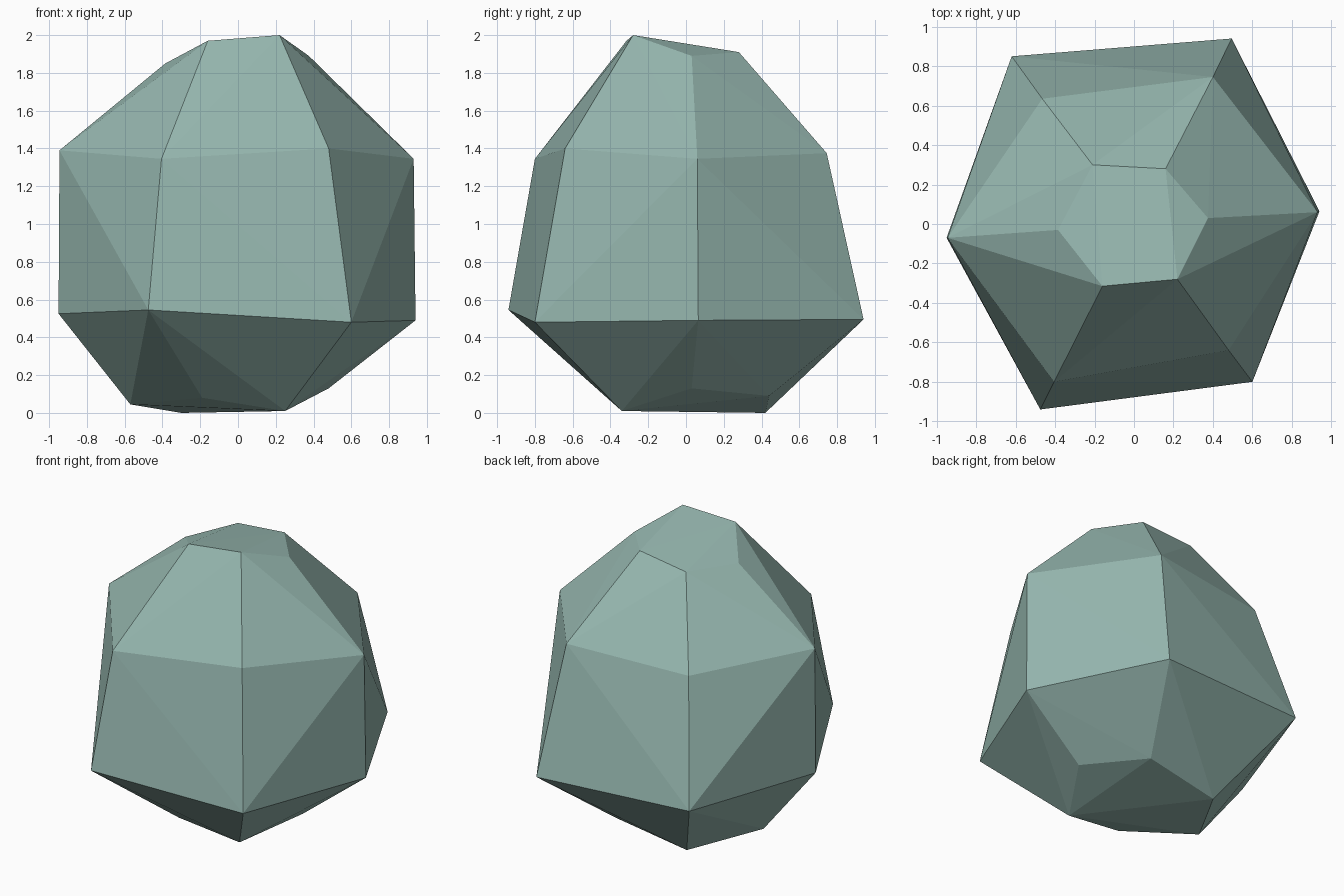
import bpy, bmesh

# Six-sided boulder: four rings of irregular corners, front-left corner first, counterclockwise
RINGS = [
    # underside
    [(-.19, -.38, .08), (.25, -.34, .01), (.48, .03, .13), (.23, .44, .09), (-.30, .42, 0), (-.57, -.04, .045)],
    # widest ring
    [(-.475, -.94, .545), (.60, -.80, .48), (.94, .065, .49), (.495, .94, .495), (-.62, .85, .52), (-.95, -.07, .525)],
    # shoulder
    [(-.405, -.80, 1.345), (.48, -.64, 1.40), (.93, .06, 1.345), (.40, .745, 1.375), (-.465, .635, 1.34), (-.945, -.07, 1.39)],
    # crown
    [(-.16, -.315, 1.97), (.22, -.28, 2.0), (.375, .03, 1.89), (.16, .28, 1.91), (-.21, .30, 1.868), (-.385, -.03, 1.85)],
]

# Stone colour
stone = bpy.data.materials.new("grey_green_stone")
stone.diffuse_color = (.305, .474, .43, 1)

# Wrap the corners in faceted chiselled faces
bm = bmesh.new()
for ring in RINGS:
    for corner in ring:
        bm.verts.new(corner)
bmesh.ops.convex_hull(bm, input=bm.verts[:])
bmesh.ops.recalc_face_normals(bm, faces=bm.faces[:])

mesh = bpy.data.meshes.new("boulder")
bm.to_mesh(mesh)
bm.free()
mesh.materials.append(stone)
boulder = bpy.data.objects.new("boulder", mesh)
bpy.context.collection.objects.link(boulder)
